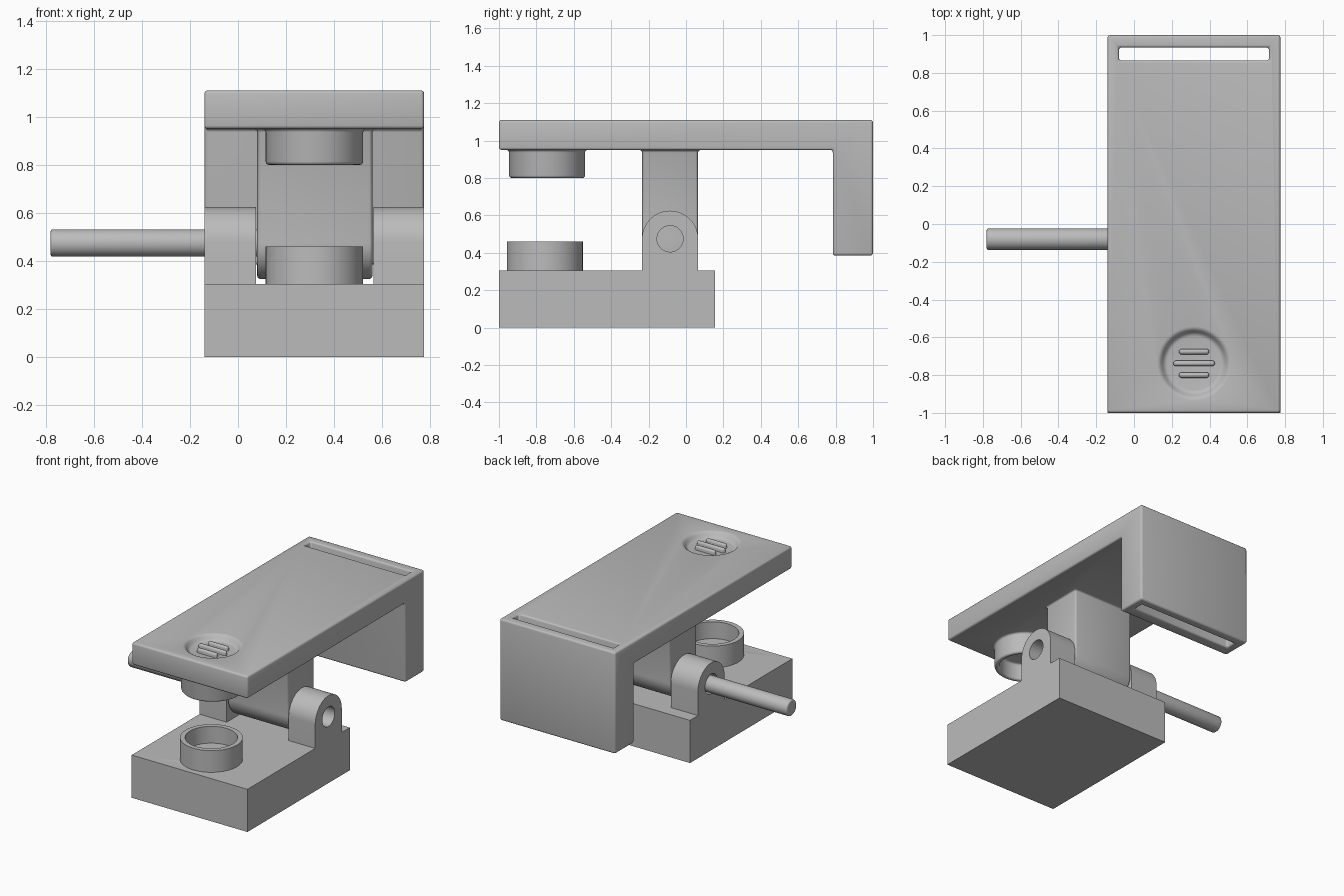
import bpy, bmesh, math
from mathutils import Matrix, Vector

cube = bpy.data.objects.get("Cube")
if cube:
    bpy.data.objects.remove(cube)

grey = bpy.data.materials.new("plain grey")
grey.use_nodes = True
GREY = (0.5, 0.5, 0.5, 1)
grey.diffuse_color = GREY
grey.node_tree.nodes["Principled BSDF"].inputs["Base Color"].default_value = GREY

X0, X1 = -0.14, 0.775            # width of the body
GAP0, GAP1 = 0.075, 0.565        # gap between the hinge lugs
HY, HZ, HR = -0.085, 0.475, 0.15  # hinge axis and knuckle radius
MID = (X0 + X1) / 2


def to_object(name, bm):
    bmesh.ops.recalc_face_normals(bm, faces=bm.faces)
    mesh = bpy.data.meshes.new(name)
    bm.to_mesh(mesh)
    bm.free()
    mesh.materials.append(grey)
    ob = bpy.data.objects.new(name, mesh)
    bpy.context.collection.objects.link(ob)
    return ob


def prism(name, profile, x0, x1):
    """Extrude a (y, z) profile along x."""
    bm = bmesh.new()
    face = bm.faces.new([bm.verts.new((x0, y, z)) for y, z in profile])
    ext = bmesh.ops.extrude_face_region(bm, geom=[face])["geom"]
    moved = [v for v in ext if isinstance(v, bmesh.types.BMVert)]
    bmesh.ops.translate(bm, verts=moved, vec=(x1 - x0, 0, 0))
    return to_object(name, bm)


def box(name, x0, x1, y0, y1, z0, z1):
    return prism(name, [(y0, z0), (y1, z0), (y1, z1), (y0, z1)], x0, x1)


def cylinder(name, centre, r, depth, axis="Z", r2=None):
    bm = bmesh.new()
    rot = Matrix.Rotation(math.pi / 2, 4, "Y") if axis == "X" else Matrix()
    bmesh.ops.create_cone(bm, cap_ends=True, segments=64, radius1=r,
                          radius2=r if r2 is None else r2, depth=depth,
                          matrix=Matrix.Translation(centre) @ rot)
    return to_object(name, bm)


def combine(ob, other, operation):
    mod = ob.modifiers.new("combine", "BOOLEAN")
    mod.operation, mod.solver, mod.object = operation, "EXACT", other
    bpy.context.view_layer.objects.active = ob
    bpy.ops.object.modifier_apply(modifier=mod.name)
    bpy.data.objects.remove(other)


def smooth(ob):
    bpy.ops.object.select_all(action="DESELECT")
    ob.select_set(True)
    bpy.context.view_layer.objects.active = ob
    bpy.ops.object.shade_smooth_by_angle(angle=math.radians(35))


def round_edges(ob, width, keep=lambda a, b: True):
    """Round convex and concave creases that pass the rule."""
    bm = bmesh.new()
    bm.from_mesh(ob.data)
    bmesh.ops.remove_doubles(bm, verts=bm.verts, dist=0.0005)
    bmesh.ops.dissolve_limit(bm, angle_limit=0.01, verts=bm.verts, edges=bm.edges)
    edges = [e for e in bm.edges if len(e.link_faces) == 2
             and e.calc_face_angle(0) > math.radians(35)
             and keep(e.verts[0].co, e.verts[1].co)]
    bmesh.ops.bevel(bm, geom=edges, offset=width, segments=3, profile=0.5,
                    affect="EDGES", clamp_overlap=True)
    bm.to_mesh(ob.data)
    bm.free()


def knuckle(start, end, z_flat):
    """Hinge outline: an arc about the axis closed by a straight end."""
    arc = [math.radians(start + (end - start) * i / 32) for i in range(33)]
    pts = [(HY + HR * math.cos(a), HZ + HR * math.sin(a)) for a in arc]
    return pts + [(HY - HR if end == 180 else HY + HR, z_flat),
                  (HY + HR if end == 180 else HY - HR, z_flat)]


# Base with two lugs and a hollow cup
base = box("base", X0, X1, -1, 0.155, 0, 0.305)
for a, b in ((X0, GAP0), (GAP1, X1)):
    combine(base, prism("lug", knuckle(0, 180, 0.2), a, b), "UNION")
CUP_X, CUP_R, CUP_IN = 0.318, 0.203, 0.17
combine(base, cylinder("cup", (CUP_X, -0.755, 0.36), CUP_R, 0.2), "UNION")
combine(base, cylinder("pocket", (CUP_X, -0.755, 0.44), CUP_IN, 0.2), "DIFFERENCE")
combine(base, cylinder("bore", (MID, HY, HZ), 0.07, 1.2, "X"), "DIFFERENCE")
round_edges(base, 0.01, lambda a, b: min(a.z, b.z) > 0.29
            and not (Vector((0, a.y - HY, a.z - HZ)).length < 0.08))
smooth(base)

# Lid with a back flap, hinge stem and matching cup
lid = prism("lid", [(-1, 0.95), (0.785, 0.95), (0.785, 0.385), (1, 0.385),
                    (1, 1.11), (-1, 1.11)], X0, X1)
combine(lid, prism("stem", knuckle(180, 360, 1.0), GAP0 + 0.005, GAP1 - 0.005), "UNION")
combine(lid, cylinder("cup", (CUP_X, -0.743, 0.9), CUP_R, 0.2), "UNION")
combine(lid, cylinder("pocket", (CUP_X, -0.743, 0.82), CUP_IN, 0.2), "DIFFERENCE")
combine(lid, box("slot", X0 + 0.06, X1 - 0.06, 0.865, 0.935, 0.2, 1.3), "DIFFERENCE")
DISH_Y = -0.738
combine(lid, cylinder("dish", (CUP_X, DISH_Y, 1.095), 0.155, 0.05, r2=0.189), "DIFFERENCE")
round_edges(lid, 0.014)
smooth(lid)

# Raised grip bars in the dish
for i, half in ((-1, 0.08), (0, 0.11), (1, 0.08)):
    bar = box("grip_bar", CUP_X - half, CUP_X + half, DISH_Y + i * 0.062 - 0.015,
              DISH_Y + i * 0.062 + 0.015, 1.05, 1.1)
    round_edges(bar, 0.0145, lambda a, b: max(a.z, b.z) > 1.06)
    smooth(bar)

# Hinge pin, partly pulled out
pin = cylinder("hinge_pin", ((-0.78 + 0.14) / 2, HY + 0.005, HZ), 0.057, 0.92, "X")
round_edges(pin, 0.01)
smooth(pin)
